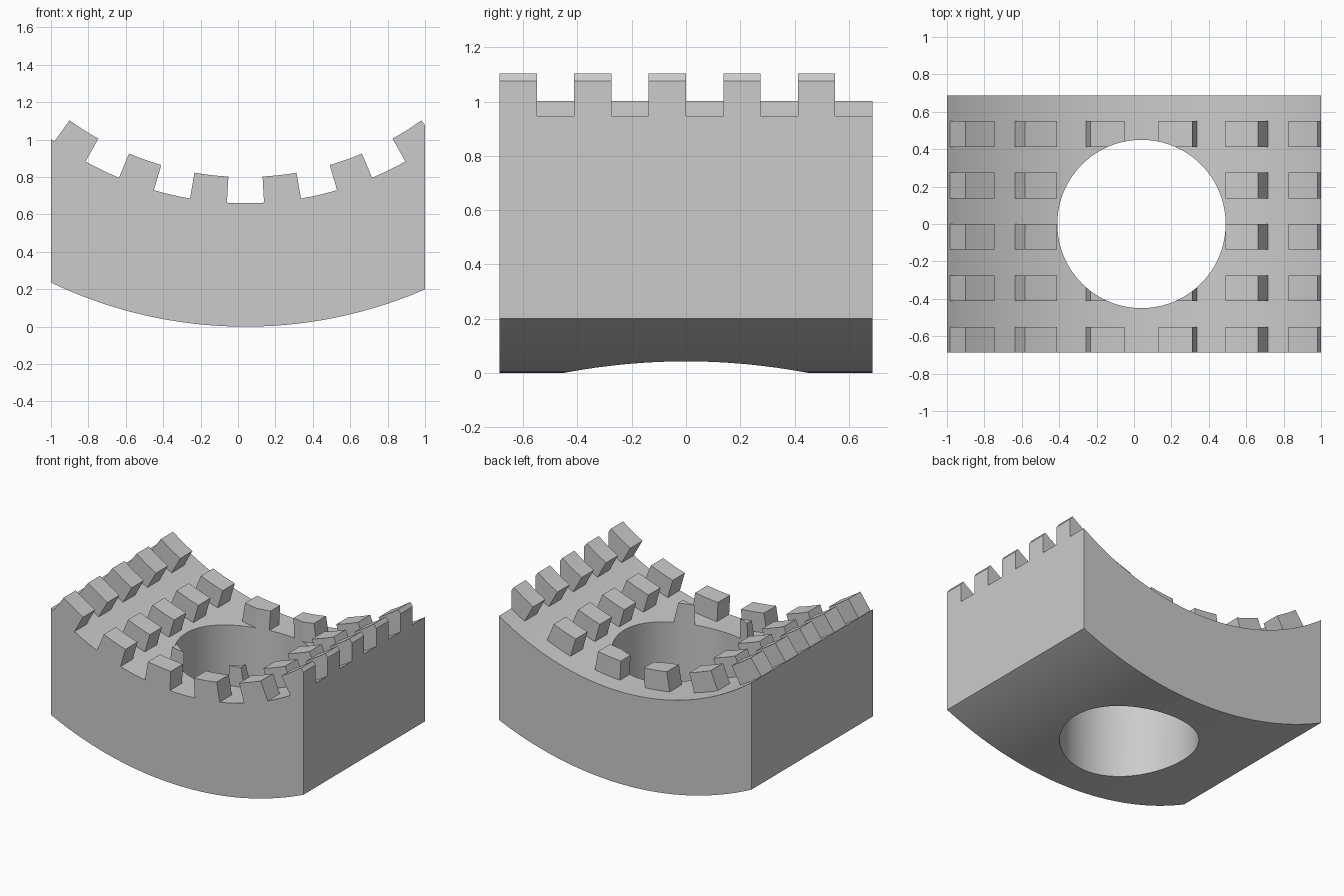
import bpy, bmesh
from math import sin, cos, radians
from mathutils import Vector

if "Cube" in bpy.data.objects:
    bpy.data.objects.remove(bpy.data.objects["Cube"], do_unlink=True)

# Arc centre, radii, half depth and tooth spacing
CX, CZ = 0.04, 2.41
R_IN, R_OUT, TOOTH = 1.75, 2.41, 0.14
HALF_Y, ROW = 0.6875, 0.1375
STEP, HALF_ANGLE = 3.25, 39.0

grey = bpy.data.materials.new("plain grey")
grey.use_nodes = True
colour = (0.6, 0.6, 0.6, 1)
grey.diffuse_color = colour
grey.node_tree.nodes["Principled BSDF"].inputs["Base Color"].default_value = colour


def make_object(name, bm):
    bmesh.ops.recalc_face_normals(bm, faces=bm.faces)
    mesh = bpy.data.meshes.new(name)
    bm.to_mesh(mesh)
    bm.free()
    mesh.materials.append(grey)
    obj = bpy.data.objects.new(name, mesh)
    bpy.context.collection.objects.link(obj)
    return obj


def slice_all(bm, axis, start, spacing, count):
    for i in range(1, count):
        point, normal = Vector(), Vector()
        point[axis] = start + i * spacing
        normal[axis] = 1
        bmesh.ops.bisect_plane(bm, geom=bm.verts[:] + bm.edges[:] + bm.faces[:],
                               dist=1e-5, plane_co=point, plane_no=normal)


def is_tooth(face):
    c = face.calc_center_median()
    a = abs(c.x)
    return (c.z > -0.001 and STEP < a < 11 * STEP
            and ((a - STEP) / (2 * STEP)) % 2 < 1
            and int((c.y + HALF_Y) / ROW) % 2 == 0)


# Flat slab: x is the angle, z the height above the inner surface
bm = bmesh.new()
bmesh.ops.create_cube(bm, size=1)
thick = R_OUT - R_IN
for v in bm.verts:
    v.co = (v.co.x * 2 * HALF_ANGLE, v.co.y * 2 * HALF_Y, (v.co.z - 0.5) * thick)
slice_all(bm, 0, -HALF_ANGLE, STEP / 2, 48)
slice_all(bm, 1, -HALF_Y, ROW, 10)

# Raise the teeth
teeth = [f for f in bm.faces if is_tooth(f)]
raised = bmesh.ops.extrude_face_region(bm, geom=teeth)["geom"]
for v in raised:
    if isinstance(v, bmesh.types.BMVert):
        v.co.z += TOOTH
left_over = [f for f in teeth if f.is_valid]
if left_over:
    bmesh.ops.delete(bm, geom=left_over, context='FACES')

# Bend the slab around the arc centre
for v in bm.verts:
    a, r = radians(v.co.x), R_IN - v.co.z
    v.co = (CX + r * sin(a), v.co.y, CZ - r * cos(a))
block = make_object("toothed_block", bm)

# Cutters: straight ends and round bore
bm = bmesh.new()
bmesh.ops.create_cube(bm, size=2)
bmesh.ops.scale(bm, vec=(1, 2, 3), verts=bm.verts)
ends = make_object("end_trim", bm)

bm = bmesh.new()
bmesh.ops.create_cone(bm, cap_ends=True, segments=96, radius1=0.45, radius2=0.45, depth=4)
bmesh.ops.translate(bm, vec=(CX, 0, 0.5), verts=bm.verts)
bore = make_object("bore_cutter", bm)

bpy.ops.object.select_all(action='DESELECT')
bpy.context.view_layer.objects.active = block
block.select_set(True)
for cutter, operation in ((ends, 'INTERSECT'), (bore, 'DIFFERENCE')):
    mod = block.modifiers.new(cutter.name, 'BOOLEAN')
    mod.object, mod.operation, mod.solver = cutter, operation, 'EXACT'
    bpy.ops.object.modifier_apply(modifier=mod.name)
    bpy.data.objects.remove(cutter, do_unlink=True)

bpy.ops.object.shade_smooth_by_angle(angle=radians(30))
